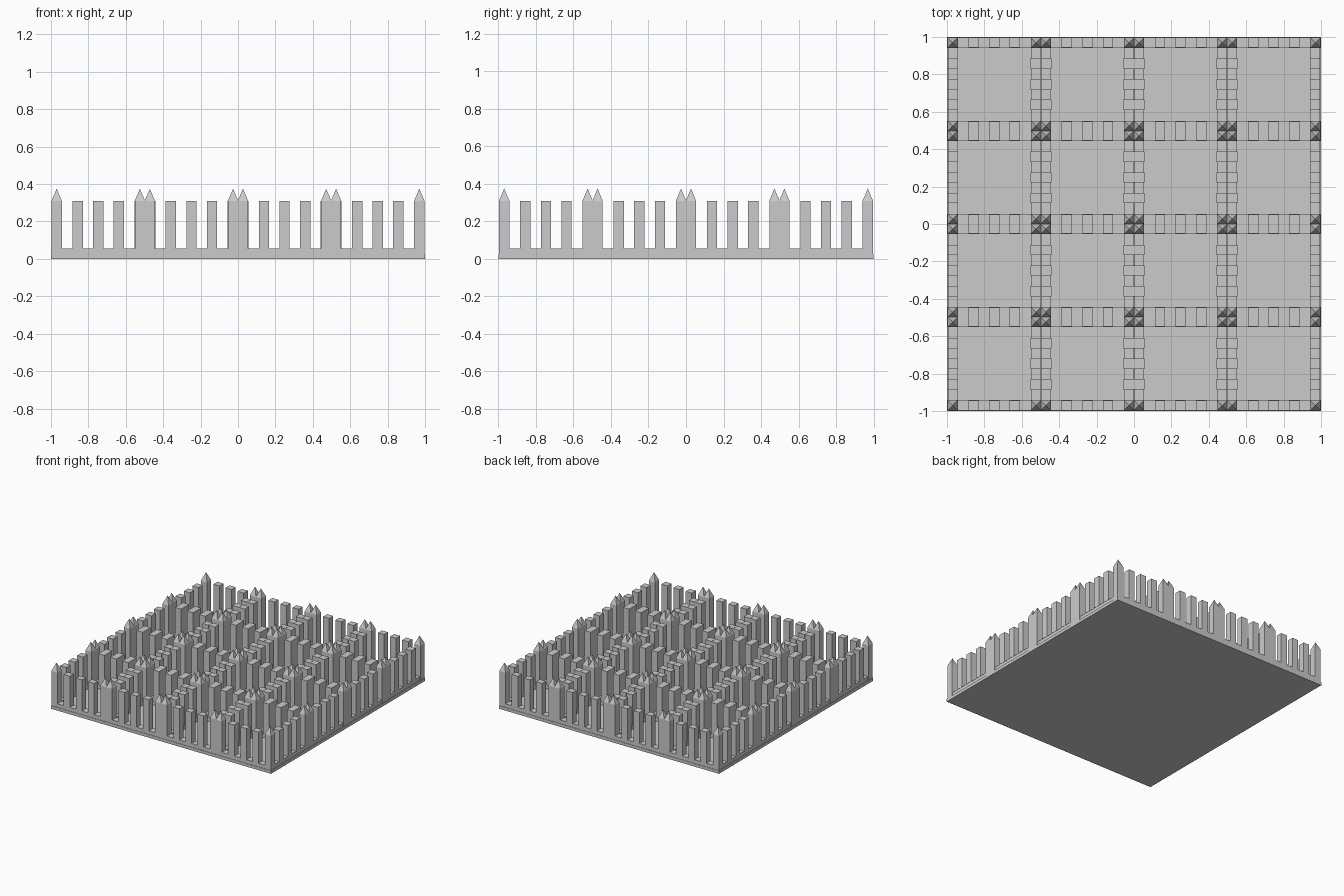
import bpy, bmesh
from mathutils import Matrix

if "Cube" in bpy.data.objects:
    bpy.data.objects.remove(bpy.data.objects["Cube"])

N = 4            # tiles per side
PITCH = 0.498    # tile spacing
H = 0.25         # half tile
W = 0.055        # post / picket thickness
FLOOR, RAIL, TOP, TIP = 0.025, 0.055, 0.31, 0.375
START = -PITCH * (N - 1) / 2


def add_box(bm, x0, x1, y0, y1, z0, z1):
    m = Matrix.Translation(((x0 + x1) / 2, (y0 + y1) / 2, (z0 + z1) / 2))
    m = m @ Matrix.Diagonal((x1 - x0, y1 - y0, z1 - z0, 1))
    bmesh.ops.create_cube(bm, size=1, matrix=m)


def finish(name, bm, tiled=True):
    me = bpy.data.meshes.new(name)
    bmesh.ops.recalc_face_normals(bm, faces=bm.faces)
    bm.to_mesh(me)
    bm.free()
    ob = bpy.data.objects.new(name, me)
    bpy.context.collection.objects.link(ob)
    if tiled:
        ob.location = (START, START, 0)
        for axis in range(2):
            mod = ob.modifiers.new("tiles", 'ARRAY')
            mod.use_relative_offset = False
            mod.use_constant_offset = True
            off = [0, 0, 0]
            off[axis] = PITCH
            mod.constant_offset_displace = off
            mod.count = N
    return ob


# continuous floor plate
bm = bmesh.new()
add_box(bm, -1, 1, -1, 1, 0, FLOOR)
finish("floor_plate", bm, tiled=False)

# corner posts with pyramid tips
bm = bmesh.new()
for sx in (-1, 1):
    for sy in (-1, 1):
        cx, cy = sx * (H - W / 2), sy * (H - W / 2)
        h = W / 2
        add_box(bm, cx - h, cx + h, cy - h, cy + h, 0, TOP)
        top = [f for f in bm.faces if abs(f.calc_center_median().z - TOP) < 1e-5
               and abs(f.calc_center_median().x - cx) < 1e-4
               and abs(f.calc_center_median().y - cy) < 1e-4]
        poked = bmesh.ops.poke(bm, faces=top)
        poked["verts"][0].co.z = TIP
finish("corner_posts", bm)

# low rails along all four tile edges
bm = bmesh.new()
inner = H - W
for s in (-1, 1):
    a, b = sorted((s * H, s * inner))
    add_box(bm, -inner, inner, a, b, FLOOR, RAIL)
    a, b = sorted((s * (H - 0.004), s * inner))
    add_box(bm, a, b, -inner, inner, FLOOR, RAIL)
finish("rails", bm)

# three pickets on every edge
bm = bmesh.new()
for s in (-1, 1):
    for c in (-0.11, 0, 0.11):
        a, b = sorted((s * H, s * (inner + 0.003)))
        add_box(bm, c - W / 2, c + W / 2, a, b, RAIL, TOP)
        a, b = sorted((s * (H - 0.002), s * (inner - 0.002)))
        add_box(bm, a, b, c - W / 2, c + W / 2, RAIL, TOP)
finish("pickets", bm)
